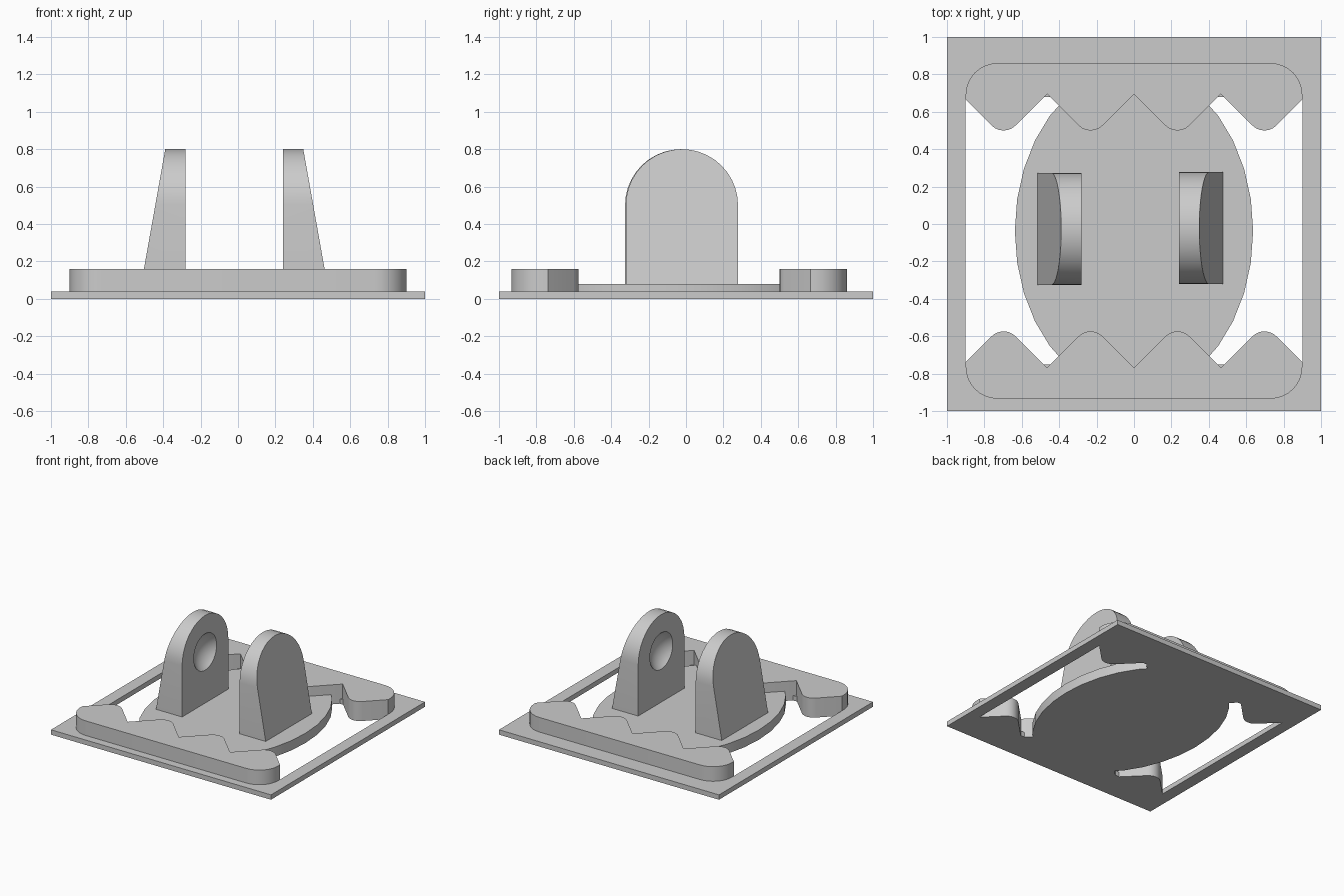
import bpy, bmesh, math
from mathutils import Vector

cube = bpy.data.objects.get("Cube")
if cube:
    bpy.data.objects.remove(cube, do_unlink=True)

# Single plain grey
grey = bpy.data.materials.new("light grey")
grey.use_nodes = True
colour = (0.6, 0.6, 0.6, 1)
grey.diffuse_color = colour
grey.node_tree.nodes["Principled BSDF"].inputs["Base Color"].default_value = colour

MID_Y = -0.037  # centre line of the upper parts


def finish(name, bm, smooth=True):
    bmesh.ops.recalc_face_normals(bm, faces=bm.faces)
    mesh = bpy.data.meshes.new(name)
    bm.to_mesh(mesh)
    bm.free()
    obj = bpy.data.objects.new(name, mesh)
    bpy.context.collection.objects.link(obj)
    mesh.materials.append(grey)
    if smooth:
        shade(obj)
    return obj


def shade(obj):
    bpy.ops.object.select_all(action='DESELECT')
    obj.select_set(True)
    bpy.context.view_layer.objects.active = obj
    bpy.ops.object.shade_smooth_by_angle(angle=math.radians(30))


def prism(name, outline, z0, z1):
    bm = bmesh.new()
    base = bm.faces.new([bm.verts.new((x, y, z0)) for x, y in outline])
    top = bmesh.ops.extrude_face_region(bm, geom=[base])["geom"]
    moved = [v for v in top if isinstance(v, bmesh.types.BMVert)]
    bmesh.ops.translate(bm, verts=moved, vec=(0, 0, z1 - z0))
    return finish(name, bm)


def arc(cx, cy, r, start, end, steps):
    angles = [math.radians(start + (end - start) * i / steps) for i in range(steps + 1)]
    return [(cx + r * math.cos(a), cy + r * math.sin(a)) for a in angles]


# Thin square frame with a rectangular opening
bm = bmesh.new()
loops = []
for x, y0, y1 in ((1, -1, 1), (0.9, -0.75, 0.68)):
    corners = ((-x, y0), (x, y0), (x, y1), (-x, y1))
    loops.append([[bm.verts.new((cx, cy, z)) for cx, cy in corners] for z in (0, 0.04)])
(out_low, out_top), (in_low, in_top) = loops
for i in range(4):
    j = (i + 1) % 4
    for a, b in ((out_low, out_top), (in_low, in_top), (out_low, in_low), (out_top, in_top)):
        bm.faces.new((a[i], a[j], b[j], b[i]))
finish("base_frame", bm, smooth=False)

# Oval centre plate
oval = [(0.637 * c, MID_Y + 0.87 * s) for c, s in arc(0, 0, 1, 0, 348.75, 31)]
prism("oval_plate", oval, 0, 0.08)

# Zigzag bars: rounded outer corners, rounded teeth, sharp notches
pitch, notch_y, tooth_r = 0.465, 0.732, 0.09
tooth_y = notch_y - pitch / 2 + tooth_r * math.sqrt(2)
bar = arc(0.73, 0.727, 0.17, 0, 90, 8) + arc(-0.73, 0.727, 0.17, 90, 180, 8)
bar.append((-0.9, notch_y - pitch / 2 + 0.9 - 1.5 * pitch))
for k in range(4):
    x = (k - 1.5) * pitch
    bar += arc(x, tooth_y, tooth_r, 225, 315, 6)
    if k < 3:
        bar.append((x + pitch / 2, notch_y))
bar.append((0.9, bar[17 + 1][1]))
for name, side in (("back_zigzag_bar", 1), ("front_zigzag_bar", -1)):
    prism(name, [(x, MID_Y + side * y) for x, y in bar], 0, 0.16)

# Arched brackets: upright inner face, sloping outer face, round dimple inside
for name, side, inner, mid in (("left_bracket", 1, 0.24, -0.022), ("right_bracket", -1, 0.28, -0.026)):
    r, arch_z = 0.3, 0.5
    outline = [(r, 0.06)] + arc(0, arch_z, r, 0, 180, 20) + [(-r, 0.06)]
    bm = bmesh.new()
    near = [bm.verts.new((side * inner, mid + y, z)) for y, z in outline]
    far = [bm.verts.new((side * (inner + 0.109 + 0.178 * (0.8 - z)), mid + y, z)) for y, z in outline]
    bm.faces.new(near)
    bm.faces.new(far)
    for i in range(len(near)):
        j = (i + 1) % len(near)
        bm.faces.new((near[i], near[j], far[j], far[i]))
    bracket = finish(name, bm)

    ball = bmesh.new()
    bmesh.ops.create_uvsphere(ball, u_segments=32, v_segments=24, radius=0.19)
    bmesh.ops.translate(ball, verts=ball.verts, vec=Vector((side * (inner - 0.117), mid, arch_z)))
    cutter = finish(name + "_dimple_cutter", ball)
    cut = bracket.modifiers.new("dimple", 'BOOLEAN')
    cut.operation, cut.solver, cut.object = 'DIFFERENCE', 'EXACT', cutter
    bpy.context.view_layer.objects.active = bracket
    bpy.ops.object.modifier_apply(modifier=cut.name)
    bpy.data.objects.remove(cutter, do_unlink=True)
    shade(bracket)
